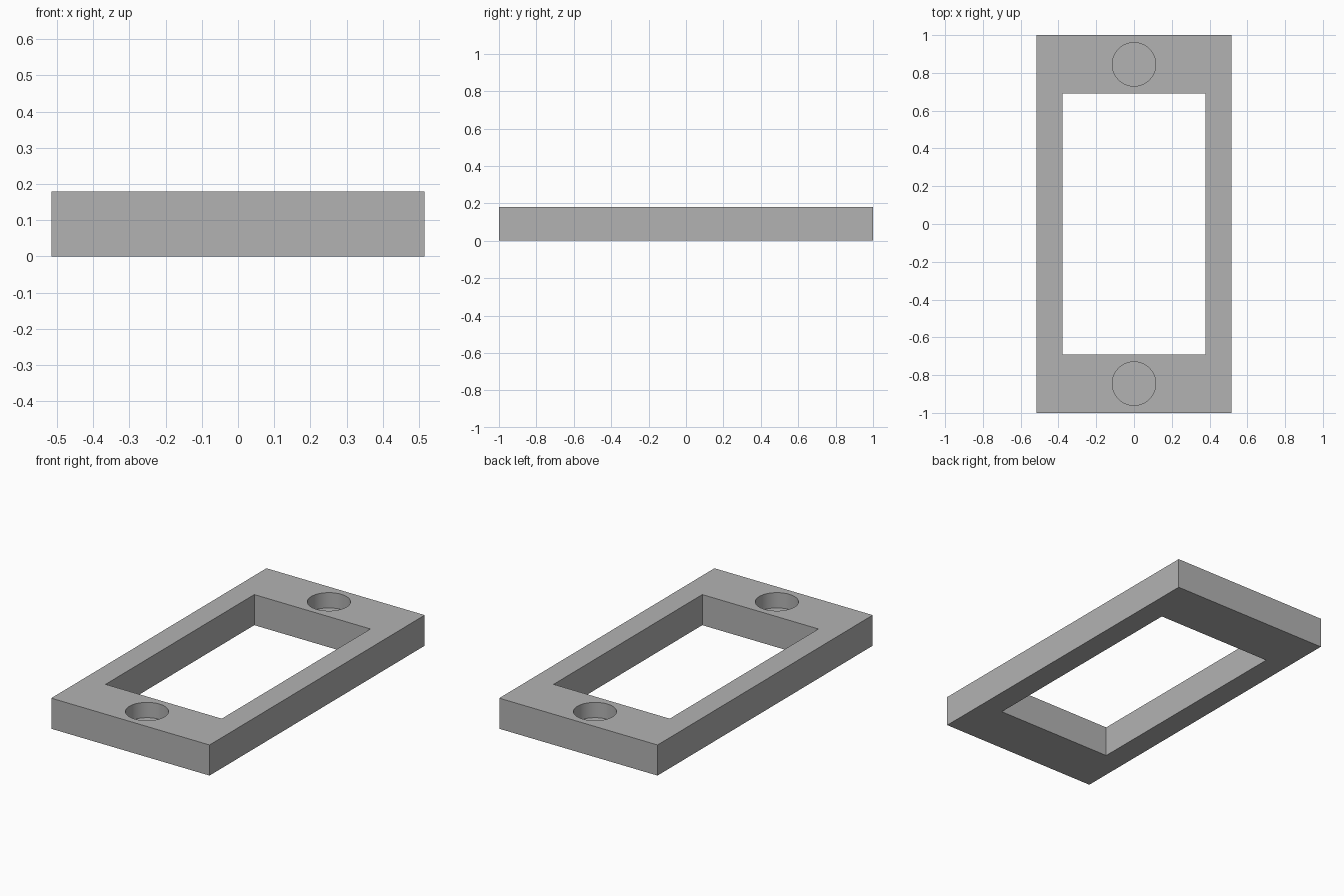
import bpy

if "Cube" in bpy.data.objects:
    bpy.data.objects.remove(bpy.data.objects["Cube"], do_unlink=True)

LENGTH, WIDTH, HEIGHT = 2.0, 1.03, 0.18
OPEN_LENGTH, OPEN_WIDTH = 1.382, 0.756
HOLE_RADIUS, HOLE_DEPTH, HOLE_Y = 0.115, 0.09, 0.845

# Single matte grey
grey = bpy.data.materials.new("plain_grey")
grey.use_nodes = True
colour = (0.45, 0.45, 0.45, 1)
grey.diffuse_color = colour
grey.node_tree.nodes["Principled BSDF"].inputs["Base Color"].default_value = colour


def box(name, size, z):
    bpy.ops.mesh.primitive_cube_add(size=1, location=(0, 0, z))
    obj = bpy.context.object
    obj.name = name
    obj.scale = size
    bpy.ops.object.transform_apply(location=True, rotation=False, scale=True)
    obj.data.materials.append(grey)
    return obj


def cut(target, cutter):
    cutter.hide_render = True
    mod = target.modifiers.new(cutter.name, 'BOOLEAN')
    mod.operation = 'DIFFERENCE'
    mod.solver = 'EXACT'
    mod.object = cutter
    bpy.context.view_layer.objects.active = target
    bpy.ops.object.modifier_apply(modifier=mod.name)
    bpy.data.objects.remove(cutter, do_unlink=True)


# Rectangular frame with a through opening
frame = box("mounting_frame", (WIDTH, LENGTH, HEIGHT), HEIGHT / 2)
cut(frame, box("opening_cutter", (OPEN_WIDTH, OPEN_LENGTH, HEIGHT * 2), HEIGHT / 2))

# Blind round pocket at each end
for side in (-1, 1):
    bpy.ops.mesh.primitive_cylinder_add(
        vertices=64, radius=HOLE_RADIUS, depth=HOLE_DEPTH * 2,
        location=(0, side * HOLE_Y, HEIGHT))
    pocket = bpy.context.object
    pocket.name = "pocket_cutter"
    pocket.data.materials.append(grey)
    cut(frame, pocket)

# Smooth pocket walls, crisp edges
bpy.ops.object.select_all(action='DESELECT')
frame.select_set(True)
bpy.context.view_layer.objects.active = frame
bpy.ops.object.shade_smooth_by_angle()
